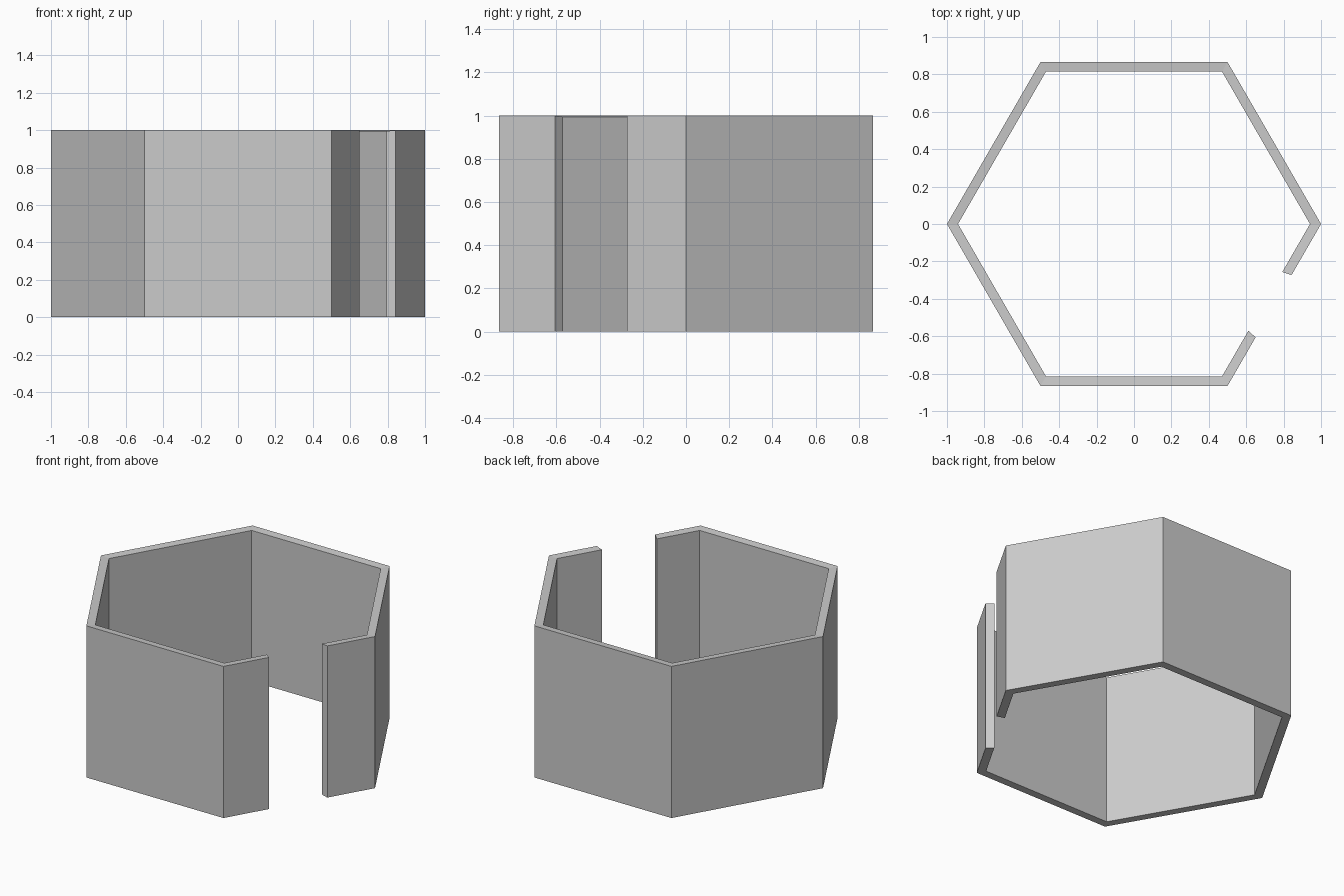
import bpy
import bmesh
from math import cos, sin, radians

if "Cube" in bpy.data.objects:
    bpy.data.objects.remove(bpy.data.objects["Cube"])

HEIGHT = 1.0
INNER_SCALE = 0.941   # inner outline is the outer one shrunk toward the centre
INNER_TOP = 0.995     # rim dips very slightly inward

# Outer outline: six-sided ring left open by a doorway on one side
corners = [(cos(radians(a)), sin(radians(a))) for a in range(0, 360, 60)]


def along_open_side(t):
    """Point on the doorway side, from the right corner to the front right corner."""
    (x0, y0), (x1, y1) = corners[0], corners[5]
    return (x0 + (x1 - x0) * t, y0 + (y1 - y0) * t)


outline = [along_open_side(0.315)] + corners + [along_open_side(0.70)]

# Cross-section of the wall: (outline scale, z)
section = [(1, 0), (1, HEIGHT), (INNER_SCALE, INNER_TOP), (INNER_SCALE, 0)]

# Sweep the section along the outline and close both ends
bm = bmesh.new()
rings = [[bm.verts.new((x * s, y * s, z)) for s, z in section] for x, y in outline]
for a, b in zip(rings, rings[1:]):
    for i in range(4):
        j = (i + 1) % 4
        bm.faces.new((a[i], b[i], b[j], a[j]))
bm.faces.new(rings[0])
bm.faces.new(rings[-1][::-1])
bmesh.ops.recalc_face_normals(bm, faces=bm.faces)

mesh = bpy.data.meshes.new("hexagonal_wall")
bm.to_mesh(mesh)
bm.free()
wall = bpy.data.objects.new("hexagonal_wall", mesh)
bpy.context.collection.objects.link(wall)
